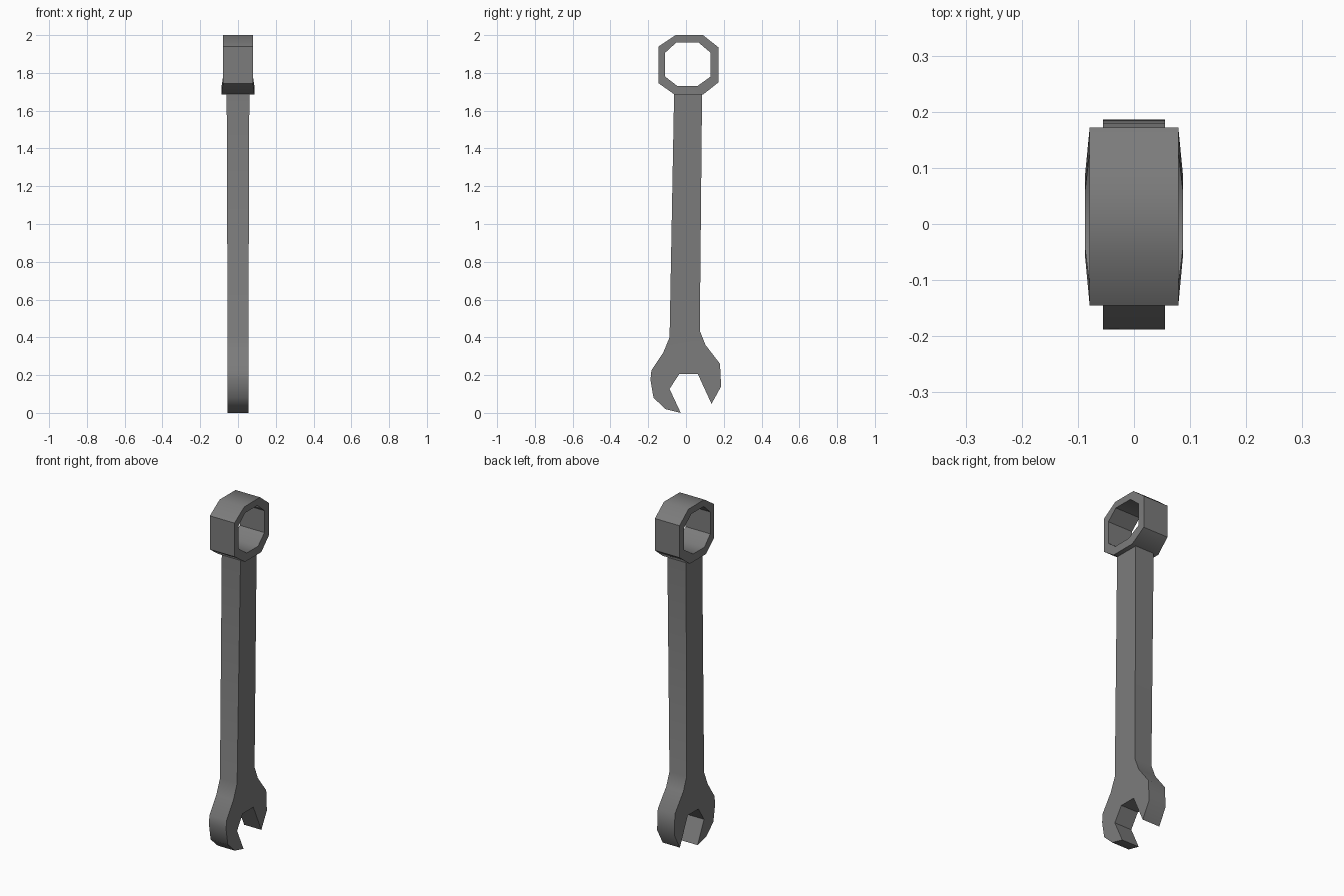
import bpy, bmesh, math

cube = bpy.data.objects.get("Cube")
if cube:
    bpy.data.objects.remove(cube)

steel = bpy.data.materials.new("dark_steel")
steel.use_nodes = True
grey = (0.2, 0.2, 0.2, 1)
steel.diffuse_color = grey
steel.node_tree.nodes["Principled BSDF"].inputs["Base Color"].default_value = grey


def finish(bm, name):
    bmesh.ops.recalc_face_normals(bm, faces=bm.faces)
    mesh = bpy.data.meshes.new(name)
    bm.to_mesh(mesh)
    bm.free()
    mesh.materials.append(steel)
    ob = bpy.data.objects.new(name, mesh)
    bpy.context.collection.objects.link(ob)
    bpy.ops.object.select_all(action='DESELECT')
    ob.select_set(True)
    bpy.context.view_layer.objects.active = ob
    bpy.ops.object.shade_smooth_by_angle(angle=math.radians(42))
    return ob


def both_sides(bm, points, half_width):
    """Vertices of a (y, z) profile on the right and left side."""
    return [[bm.verts.new((s * half_width(z), y, z)) for y, z in points]
            for s in (-1, 1)]


def walls(bm, a, b):
    """Quads joining two matching vertex loops."""
    n = len(a)
    for i in range(n):
        j = (i + 1) % n
        bm.faces.new((a[i], a[j], b[j], b[i]))


# Ring end: octagonal band, a little thicker at the bottom
outer = [(-.055, 2), (.09, 2), (.172, 1.935), (.172, 1.75),
         (.09, 1.685), (-.06, 1.685), (-.145, 1.745), (-.145, 1.94)]
inner = [(-.05, 1.962), (.065, 1.962), (.13, 1.907), (.13, 1.78),
         (.06, 1.73), (-.045, 1.73), (-.11, 1.78), (-.11, 1.907)]
ring_width = lambda z: .087 if z < 1.74 else .079
bm = bmesh.new()
out_r, out_l = both_sides(bm, outer, ring_width)
in_r, in_l = both_sides(bm, inner, ring_width)
for a, b in ((out_r, out_l), (in_r, in_l), (out_r, in_r), (out_l, in_l)):
    walls(bm, a, b)
finish(bm, "ring_end")

# Handle and open jaw: one outline, the handle widening slightly upwards
jaw = [(.073, .435), (.103, .36), (.18, .26), (.186, .14), (.135, .048),
       (.062, .207), (-.035, .207), (-.087, .127), (-.028, 0), (-.108, .02),
       (-.172, .08), (-.188, .175), (-.183, .225), (-.12, .32), (-.087, .40)]
handle_top = [(-.063, 1.69), (.085, 1.69)]
bm = bmesh.new()
right, left = both_sides(bm, jaw + handle_top,
                         lambda z: .06 if z > 1 else .055)
walls(bm, right, left)
n = len(jaw)
for side in (right, left):
    bm.faces.new(side[:n])
    bm.faces.new((side[n - 1], side[n], side[n + 1], side[0]))
finish(bm, "handle_and_jaw")
